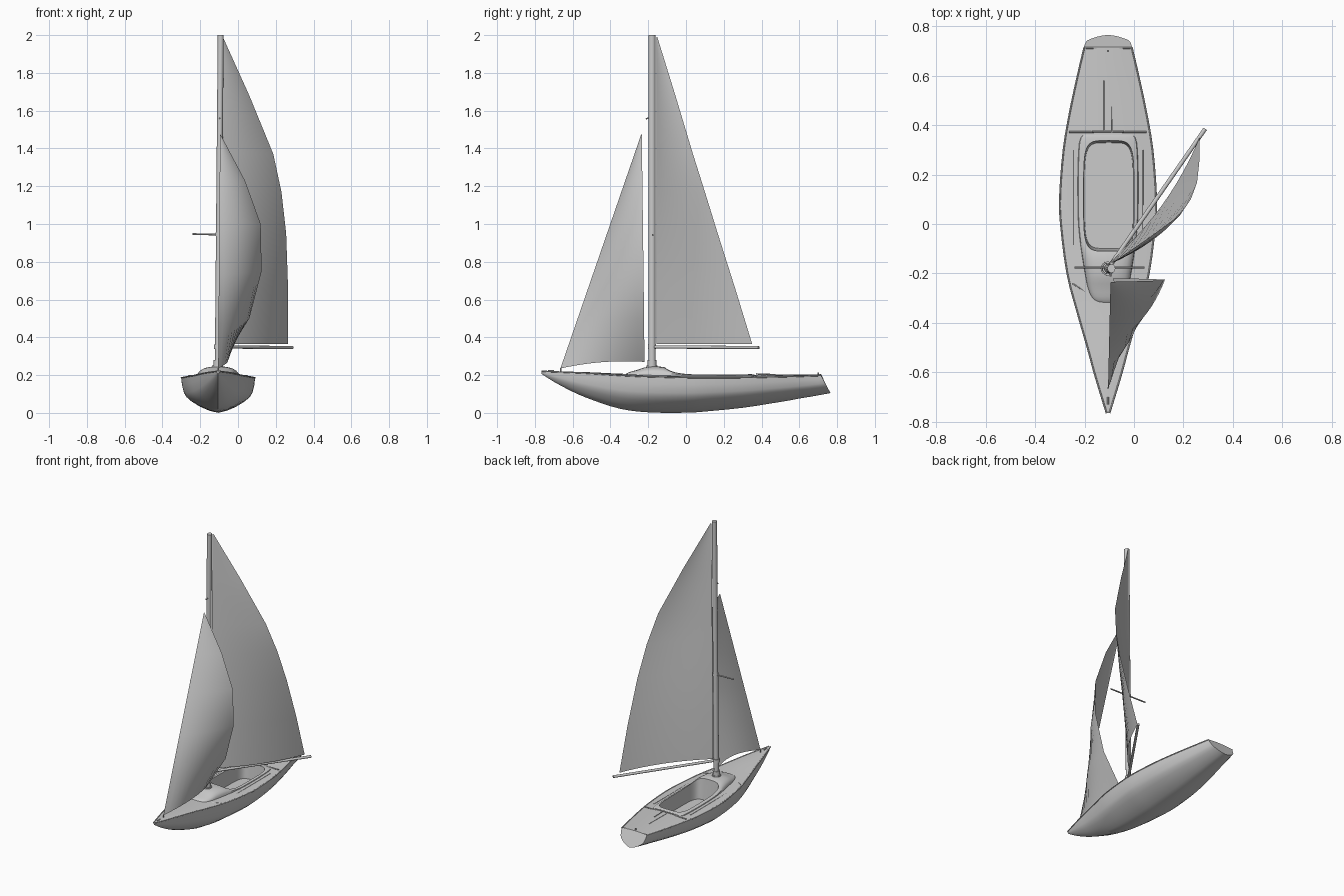
import bpy, math
from mathutils import Vector

if "Cube" in bpy.data.objects:
    bpy.data.objects.remove(bpy.data.objects["Cube"])

CX = -0.105  # hull centreline


def smooth(ob, angle=35):
    bpy.ops.object.select_all(action='DESELECT')
    bpy.context.view_layer.objects.active = ob
    ob.select_set(True)
    bpy.ops.object.shade_smooth_by_angle(angle=math.radians(angle))


def loft(name, rings, closed=True):
    """Skin a list of equal-length rings; closed rings also get end caps."""
    n = len(rings[0])
    verts = [p for r in rings for p in r]
    faces = []
    for i in range(len(rings) - 1):
        for j in range(n if closed else n - 1):
            k = (j + 1) % n
            faces.append((i * n + j, i * n + k, (i + 1) * n + k, (i + 1) * n + j))
    if closed:
        faces.append(tuple(reversed(range(n))))
        faces.append(tuple(range(len(verts) - n, len(verts))))
    me = bpy.data.meshes.new(name)
    me.from_pydata(verts, [], faces)
    ob = bpy.data.objects.new(name, me)
    bpy.context.collection.objects.link(ob)
    bpy.context.view_layer.objects.active = ob
    ob.select_set(True)
    bpy.ops.object.mode_set(mode='EDIT')
    bpy.ops.mesh.select_all(action='SELECT')
    bpy.ops.mesh.normals_make_consistent(inside=False)
    bpy.ops.object.mode_set(mode='OBJECT')
    return ob


def refine(rows, steps=3):
    """Catmull-Rom interpolation between table rows."""
    out = []
    for i in range(len(rows) - 1):
        a, b, c, d = rows[max(i - 1, 0)], rows[i], rows[i + 1], rows[min(i + 2, len(rows) - 1)]
        for s in range(steps):
            t = s / steps
            out.append(tuple(0.5 * (2 * q + (r - p) * t + (2 * p - 5 * q + 4 * r - u) * t * t
                                    + (3 * q - p - 3 * r + u) * t ** 3)
                             for p, q, r, u in zip(a, b, c, d)))
    return out + [rows[-1]]


def rod(name, a, b, r, sides=16, flat=1.0):
    a, b = Vector(a), Vector(b)
    bpy.ops.mesh.primitive_cylinder_add(vertices=sides, radius=r, depth=(b - a).length, location=(a + b) / 2)
    ob = bpy.context.object
    ob.name = name
    ob.scale.x = flat
    if abs((b - a).normalized().z) < 0.9:
        ob.rotation_euler = (b - a).to_track_quat('Z', 'Y').to_euler()
    else:
        ob.rotation_euler.y = math.atan2(b.x - a.x, b.z - a.z)
    smooth(ob)
    return ob


# Hull and deck: y, half width, keel height, sheer height
stations = refine([
    (-0.765, 0.006, 0.207, 0.221), (-0.70, 0.026, 0.165, 0.218), (-0.60, 0.056, 0.112, 0.214),
    (-0.50, 0.083, 0.070, 0.209), (-0.35, 0.126, 0.022, 0.199), (-0.20, 0.165, 0.003, 0.192),
    (0.0, 0.191, 0.001, 0.187), (0.12, 0.194, 0.009, 0.186), (0.30, 0.180, 0.027, 0.187),
    (0.45, 0.155, 0.050, 0.190), (0.60, 0.123, 0.076, 0.194), (0.715, 0.096, 0.105, 0.198)])
half = [(1, 1), (0.985, 0.8), (0.93, 0.56), (0.86, 0.44), (0.73, 0.32), (0.5, 0.17), (0.25, 0.06), (0, 0)]
section = half + [(-x, z) for x, z in reversed(half[:-1])]
rings, sheer = [], []
for y, w, k, s in stations:
    rake = 0.05 * max(0, (y - 0.6) / 0.115)
    ring = [(CX + f * w, y + rake * (1 - g), k + g * (s - k)) for f, g in section]
    ring += [(CX + f * w, y, s + 0.07 * w * (1 - f * f)) for f in (-0.85, -0.6, -0.3, 0, 0.3, 0.6, 0.85)]
    rings.append(ring)
    sheer.append((w, y, s))
hull = loft("hull", rings)

# Raised cuddy and coaming: y, half width, top height
cuddy_rings = []
for y, w, top in refine([(-0.325, 0.03, 0.200), (-0.305, 0.062, 0.214), (-0.26, 0.082, 0.227),
                         (-0.20, 0.094, 0.244), (-0.12, 0.107, 0.243), (-0.05, 0.116, 0.221),
                         (0.03, 0.122, 0.209), (0.20, 0.123, 0.206), (0.33, 0.117, 0.206),
                         (0.362, 0.10, 0.202)]):
    ring = [(CX + w, y, 0.17), (CX + w, y, 0.193)]
    for i in range(1, 12):
        c, s = math.cos(math.pi * i / 12), math.sin(math.pi * i / 12)
        ring.append((CX + w * math.copysign(abs(c) ** 0.8, c), y, 0.193 + (top - 0.193) * s ** 0.7))
    ring += [(CX - w, y, 0.193), (CX - w, y, 0.17)]
    cuddy_rings.append(ring)
cuddy = loft("cuddy_and_coaming", cuddy_rings)


# Cockpit well cut through both
def oval(z, k):
    pts = []
    for i in range(64):
        a = 2 * math.pi * i / 64
        c, s = math.cos(a), math.sin(a)
        pts.append((CX + 0.003 + k * 0.103 * math.copysign(abs(c) ** 0.4, c),
                    0.115 + k * 0.225 * math.copysign(abs(s) ** 0.4, s), z))
    return pts


cutter = loft("cockpit_cutter", [oval(0.095, 0.95), oval(0.3, 1.02)])
cutter.hide_render = True
for ob in (hull, cuddy):
    m = ob.modifiers.new("cockpit", 'BOOLEAN')
    m.operation, m.solver, m.object = 'DIFFERENCE', 'EXACT', cutter
    bpy.context.view_layer.objects.active = ob
    bpy.ops.object.modifier_apply(modifier=m.name)
    smooth(ob)
bpy.data.objects.remove(cutter)

# Gunwale rails
for side, label in ((-1, "left"), (1, "right")):
    cu = bpy.data.curves.new("rail_" + label, 'CURVE')
    cu.dimensions = '3D'
    cu.bevel_depth, cu.bevel_resolution, cu.use_fill_caps = 0.0035, 2, True
    sp = cu.splines.new('POLY')
    sp.points.add(len(sheer) - 1)
    for p, (w, y, s) in zip(sp.points, sheer):
        p.co = (CX + side * w, y, s, 1)
    bpy.context.collection.objects.link(bpy.data.objects.new("rail_" + label, cu))


# Mast with collars, boom and spreader
def on_mast(z):
    return (-0.107 + 0.0155 * (z - 0.23) / 1.77, -0.18, z)


rod("mast", on_mast(0.23), on_mast(2.0), 0.018, 24, 0.88)
for name, z0, z1, r in (("mast_step", 0.235, 0.252, 0.028), ("mast_collar", 0.25, 0.28, 0.023),
                        ("gooseneck_collar", 0.338, 0.362, 0.022), ("spreader_collar", 0.935, 0.955, 0.0195)):
    rod(name, on_mast(z0), on_mast(z1), r, 24)
rod("boom", (-0.098, -0.17, 0.349), (0.288, 0.385, 0.346), 0.0085)
rod("spreader", (-0.24, -0.176, 0.947), (0.043, -0.176, 0.940), 0.0045, 10)
rod("forestay_hook", (-0.096, -0.19, 1.56), (-0.096, -0.213, 1.558), 0.004, 8)


# Sails: luff line to leech points, bellied to leeward
def sail(name, luff_top, luff_foot, leech, camber, foot_lift=0.0):
    cols, rows = 12, []
    a, b = Vector(luff_top), Vector(luff_foot)
    ztop, zfoot = leech[0][2], leech[-1][2]
    for p in leech:
        q = Vector(p)
        t = (ztop - q.z) / (ztop - zfoot)
        l = a.lerp(b, t)
        chord = q - l
        out = Vector((chord.y, -chord.x, 0)) * camber
        row = []
        for i in range(cols + 1):
            u = i / cols
            bulge = 4 * u * (1 - u)
            row.append(tuple(l + chord * u + out * bulge + Vector((0, 0, foot_lift * bulge * t ** 4))))
        rows.append(row)
    smooth(loft(name, rows, False), 60)


sail("mainsail", (-0.085, -0.157, 1.99), (-0.1, -0.155, 0.366),
     [(-0.08, -0.152, 1.99), (0.06, -0.056, 1.68), (0.187, 0.037, 1.37), (0.23, 0.10, 1.17),
      (0.255, 0.168, 0.95), (0.265, 0.26, 0.66), (0.265, 0.35, 0.366)], 0.06)
sail("jib", (-0.095, -0.237, 1.475), (-0.105, -0.665, 0.235),
     [(-0.093, -0.234, 1.475), (0.037, -0.231, 1.23), (0.12, -0.228, 1.0), (0.125, -0.225, 0.75),
      (0.06, -0.222, 0.5), (-0.085, -0.22, 0.27)], 0.09, 0.016)

# Deck fittings: mainsheet traveller, tiller, seam strips, cleats
rod("traveller", (-0.262, 0.372, 0.196), (0.05, 0.372, 0.196), 0.004, 8)
rod("traveller_bar", (-0.17, 0.375, 0.205), (-0.04, 0.375, 0.205), 0.004, 8)
rod("tiller", (-0.09, 0.37, 0.207), (-0.09, 0.475, 0.203), 0.003, 8)
rod("deck_seam", (CX - 0.015, 0.38, 0.2), (CX - 0.015, 0.58, 0.202), 0.0025, 8)
rod("stern_strip", (CX - 0.09, 0.711, 0.2), (CX + 0.09, 0.711, 0.2), 0.003, 8)
rod("stern_cleat", (CX, 0.70, 0.2), (CX, 0.70, 0.214), 0.005, 10)
rod("tack_fitting", (CX, -0.663, 0.215), (CX, -0.663, 0.237), 0.004, 8)
rod("bow_cleat", (CX, -0.73, 0.222), (CX, -0.70, 0.222), 0.004, 8)
for side, label in ((-1, "left"), (1, "right")):
    rod("side_track_" + label, (CX + side * 0.14, -0.1, 0.192), (CX + side * 0.14, 0.3, 0.192), 0.0025, 8)
    rod("jib_track_" + label, (CX + side * 0.145, -0.24, 0.196), (CX + side * 0.09, -0.275, 0.199), 0.0025, 8)
